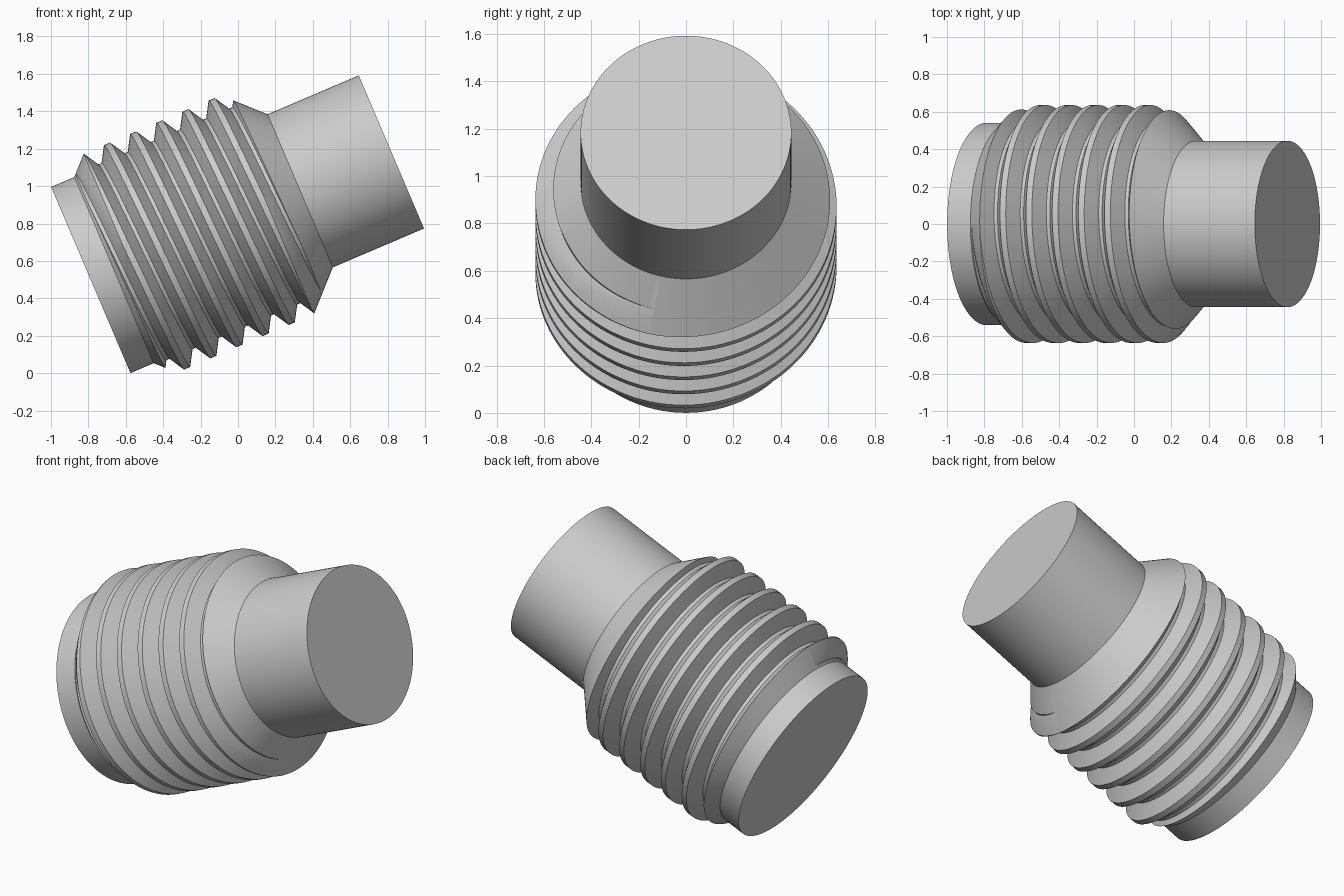
import bpy
import bmesh
from math import sin, cos, pi
from mathutils import Vector

if "Cube" in bpy.data.objects:
    bpy.data.objects.remove(bpy.data.objects["Cube"], do_unlink=True)

# Tilted axis of the plug
START = Vector((-0.787, 0, 0.498))
AXIS = Vector((0.92, 0, 0.392)).normalized()
UP = Vector((-AXIS.z, 0, AXIS.x))
FRONT = Vector((0, -1, 0))
SEG = 128

# Thread sizes
PITCH = 0.152
CREST, ROOT = 0.636, 0.553
CREST_WIDTH, FLANK = 0.034, 0.049


def place(t, r, angle=0.0):
    """Point at distance t along the axis and radius r around it."""
    return START + AXIS * t + (UP * cos(angle) + FRONT * sin(angle)) * r


def finish(bm, name):
    bmesh.ops.recalc_face_normals(bm, faces=bm.faces)
    mesh = bpy.data.meshes.new(name)
    bm.to_mesh(mesh)
    bm.free()
    obj = bpy.data.objects.new(name, mesh)
    bpy.context.scene.collection.objects.link(obj)
    return obj


def lathe(name, profile):
    bm = bmesh.new()
    rings = [[bm.verts.new(place(t, r, 2 * pi * k / SEG)) for k in range(SEG)]
             for t, r in profile]
    for a, b in zip(rings, rings[1:]):
        for k in range(SEG):
            n = (k + 1) % SEG
            bm.faces.new((a[k], a[n], b[n], b[k]))
    bm.faces.new(rings[0])
    bm.faces.new(rings[-1])
    return finish(bm, name)


def threaded_rod(name, first, turns):
    """Closed rod whose surface is one continuous helical ridge."""
    section = [(0, CREST), (CREST_WIDTH, CREST),
               (CREST_WIDTH + FLANK, ROOT), (PITCH - FLANK, ROOT)]
    bm = bmesh.new()
    cols = []
    for k in range(turns * SEG + 1):
        lead = first + PITCH * k / SEG
        cols.append([bm.verts.new(place(lead + t, r, 2 * pi * k / SEG))
                     for t, r in section])
    # the last turn needs the start of one more ridge to close on
    last = len(cols) - 1
    for k in range(last - SEG):
        a = cols[k] + [cols[k + SEG][0]]
        b = cols[k + 1] + [cols[k + 1 + SEG][0]]
        for i in range(4):
            bm.faces.new((a[i], b[i], b[i + 1], a[i + 1]))
    loose = [v for v in bm.verts if not v.link_faces]
    bmesh.ops.delete(bm, geom=loose, context='VERTS')
    # close both ends with fans
    low = first - 1
    high = first + turns * PITCH + 1
    middle = (low + high) / 2
    tips = [bm.verts.new(place(t, 0)) for t in (low, high)]
    for e in [e for e in bm.edges if e.is_boundary]:
        mid = (e.verts[0].co + e.verts[1].co) / 2
        tip = tips[int((mid - START).dot(AXIS) > middle)]
        bm.faces.new((e.verts[0], e.verts[1], tip))
    return finish(bm, name)


# Plain plug outline: wide collar, chamfer, thread space, chamfer, neck
plug = lathe("threaded_plug", [(0, 0.541), (0.135, 0.541), (0.3, 0.706),
                               (0.956, 0.706), (1.217, 0.445), (1.747, 0.445)])

# Thread shape, trimmed by the chamfers
rod = threaded_rod("thread_cutter", 0.956 - 12 * PITCH, 22)
rod.hide_render = True

cut = plug.modifiers.new("thread", 'BOOLEAN')
cut.operation = 'INTERSECT'
cut.solver = 'EXACT'
cut.object = rod
bpy.context.view_layer.update()
bpy.ops.object.select_all(action='DESELECT')
plug.select_set(True)
bpy.context.view_layer.objects.active = plug
bpy.ops.object.modifier_apply(modifier=cut.name)
bpy.data.objects.remove(rod, do_unlink=True)

# Grey metal
GREY = (0.6, 0.6, 0.6, 1)
metal = bpy.data.materials.new("grey_metal")
metal.use_nodes = True
metal.diffuse_color = GREY
metal.node_tree.nodes["Principled BSDF"].inputs["Base Color"].default_value = GREY
plug.data.materials.clear()
plug.data.materials.append(metal)
for p in plug.data.polygons:
    p.material_index = 0
bpy.ops.object.shade_smooth_by_angle(angle=0.45)
